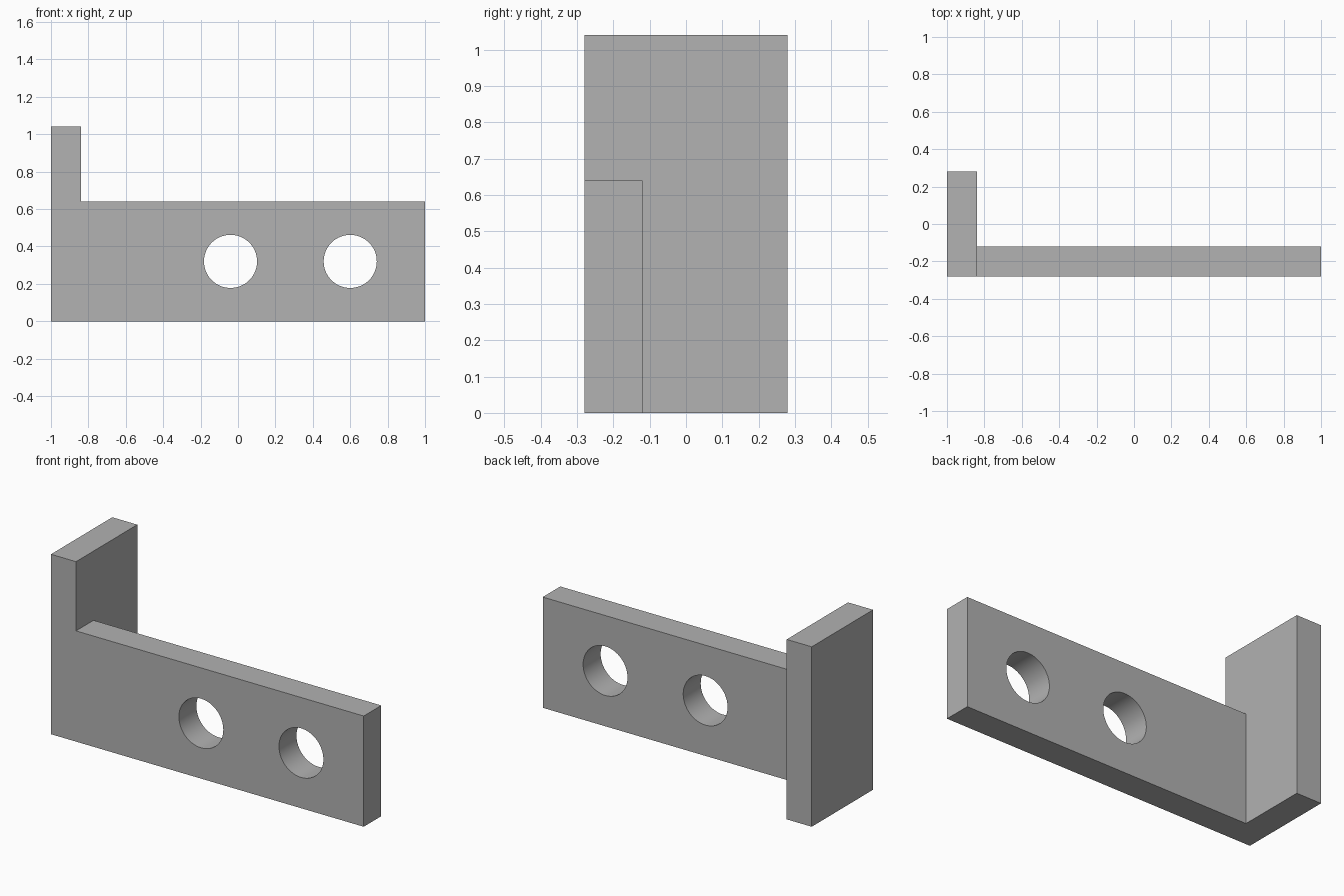
import bpy
import bmesh
from math import pi, radians
from mathutils import Matrix

old = bpy.data.objects.get("Cube")
if old:
    bpy.data.objects.remove(old, do_unlink=True)

LENGTH, DEPTH, HEIGHT = 2.0, 0.56, 1.04
WALL = 0.16
RAIL_TOP = 0.64
HOLE_RADIUS = 0.142
HOLE_Z = 0.32
x0, x1 = -LENGTH / 2, LENGTH / 2
y0, y1 = -DEPTH / 2, DEPTH / 2

grey = bpy.data.materials.new("plain grey")
grey.use_nodes = True
color = (0.445, 0.445, 0.445, 1)
grey.diffuse_color = color
grey.node_tree.nodes["Principled BSDF"].inputs["Base Color"].default_value = color


def make_object(name, bm):
    bmesh.ops.recalc_face_normals(bm, faces=bm.faces)
    mesh = bpy.data.meshes.new(name)
    bm.to_mesh(mesh)
    bm.free()
    mesh.materials.append(grey)
    obj = bpy.data.objects.new(name, mesh)
    bpy.context.collection.objects.link(obj)
    return obj


def cut(target, cutter):
    cutter.hide_render = True
    mod = target.modifiers.new("cut", 'BOOLEAN')
    mod.operation = 'DIFFERENCE'
    mod.solver = 'EXACT'
    mod.object = cutter
    bpy.context.view_layer.objects.active = target
    bpy.ops.object.modifier_apply(modifier=mod.name)
    bpy.data.objects.remove(cutter, do_unlink=True)


# L-shaped footprint: end plate on the right, long rail along the front
footprint = [(x0, y0), (x1, y0), (x1, y0 + WALL),
             (x0 + WALL, y0 + WALL), (x0 + WALL, y1), (x0, y1)]
bm = bmesh.new()
base = bm.faces.new([bm.verts.new((x, y, 0)) for x, y in footprint])
raised = bmesh.ops.extrude_face_region(bm, geom=[base])["geom"]
bmesh.ops.translate(bm, vec=(0, 0, HEIGHT),
                    verts=[v for v in raised if isinstance(v, bmesh.types.BMVert)])
bracket = make_object("angle_bracket", bm)

# Lower the rail below the top of the end plate
bm = bmesh.new()
bmesh.ops.create_cube(bm, size=2, matrix=Matrix.Translation((x0 + WALL + 1, 0, RAIL_TOP + 1))
                      @ Matrix.Diagonal((1, 1, 1, 1)))
bmesh.ops.scale(bm, vec=(1.5, 1, 1), verts=bm.verts,
                space=Matrix.Translation((-x0 - WALL, 0, 0)))
cut(bracket, make_object("rail_step_cutter", bm))

# Two round mounting holes through the rail
for x in (-0.04, 0.6):
    bm = bmesh.new()
    bmesh.ops.create_cone(bm, cap_ends=True, segments=64, depth=WALL * 2,
                          radius1=HOLE_RADIUS, radius2=HOLE_RADIUS,
                          matrix=Matrix.Translation((x, y0 + WALL / 2, HOLE_Z))
                          @ Matrix.Rotation(pi / 2, 4, 'X'))
    cut(bracket, make_object("hole_cutter", bm))

# Smooth hole walls, crisp edges
bpy.ops.object.select_all(action='DESELECT')
bracket.select_set(True)
bpy.context.view_layer.objects.active = bracket
bpy.ops.object.shade_smooth_by_angle(angle=radians(30))
